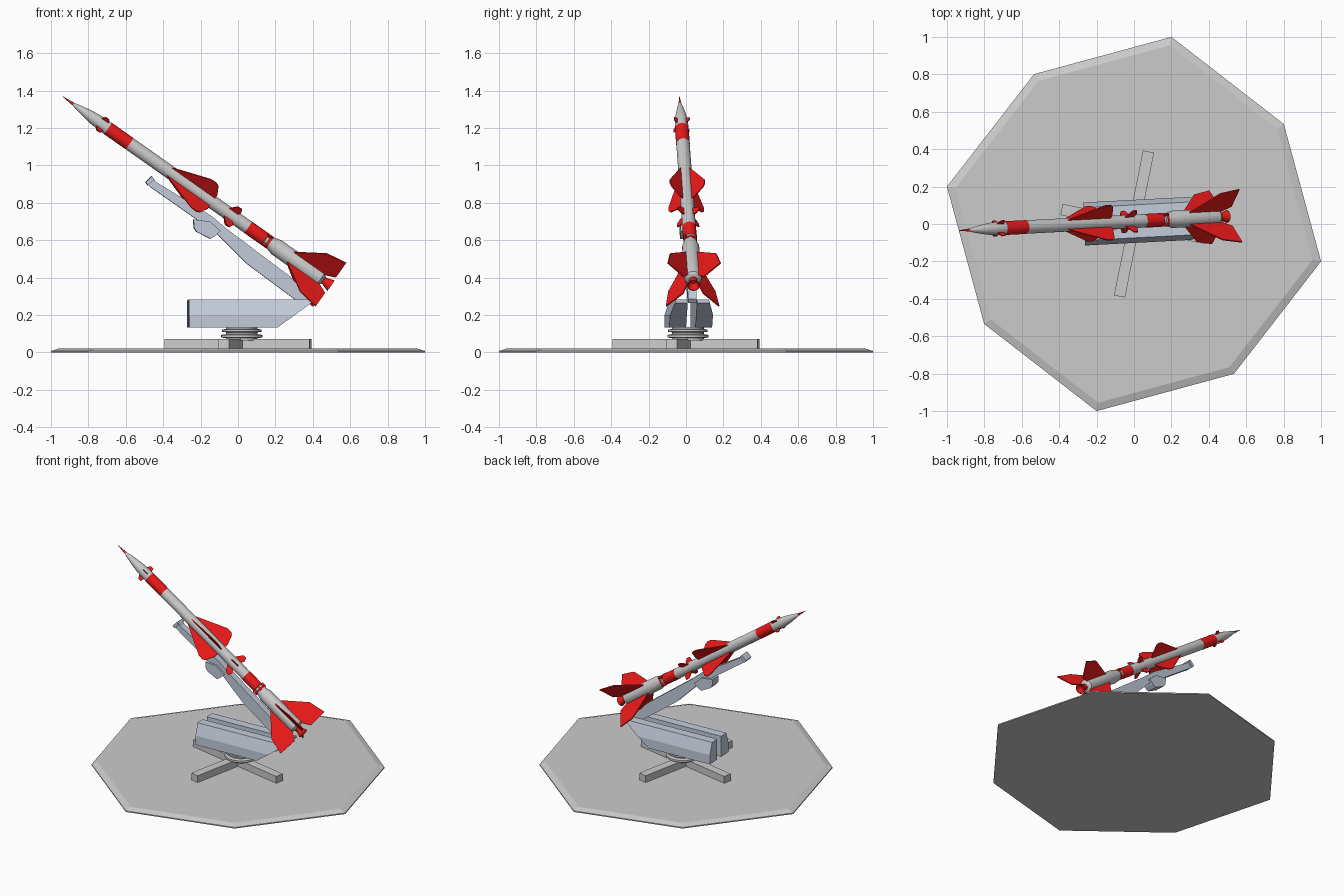
import bpy, bmesh, math
from mathutils import Matrix, Vector

if "Cube" in bpy.data.objects:
    bpy.data.objects.remove(bpy.data.objects["Cube"])


def material(name, rgb):
    m = bpy.data.materials.new(name)
    m.diffuse_color = (*rgb, 1)
    m.use_nodes = True
    m.node_tree.nodes["Principled BSDF"].inputs["Base Color"].default_value = m.diffuse_color
    return m


RED = material("red_paint", (0.85, 0.01, 0.01))
STEEL = material("blue_grey_paint", (0.55, 0.61, 0.71))

# Launcher frame (yawed) and missile frame (x runs from nose tip to tail)
YAW = Matrix.Rotation(math.radians(3), 4, 'Z')
LAUNCH = Matrix.Translation((0, 0.014, 0)) @ YAW
MISSILE = (Matrix.Translation((-0.938, -0.035, 1.369)) @ YAW
           @ Matrix.Rotation(math.radians(35.15), 4, 'Y'))
TO_X = Matrix.Rotation(math.pi / 2, 4, 'Y')


def finish(name, bm, mat=None, smooth=False):
    bmesh.ops.recalc_face_normals(bm, faces=bm.faces)
    me = bpy.data.meshes.new(name)
    bm.to_mesh(me)
    bm.free()
    ob = bpy.data.objects.new(name, me)
    bpy.context.collection.objects.link(ob)
    if mat:
        me.materials.append(mat)
    if smooth:
        bpy.ops.object.select_all(action='DESELECT')
        ob.select_set(True)
        bpy.context.view_layer.objects.active = ob
        bpy.ops.object.shade_smooth_by_angle(angle=math.radians(30))
    return ob


def add_prism(bm, pts, offset):
    """Extrude a closed 3D outline by offset."""
    f = bm.faces.new([bm.verts.new(p) for p in pts])
    r = bmesh.ops.extrude_face_region(bm, geom=[f])
    new = [v for v in r['geom'] if isinstance(v, bmesh.types.BMVert)]
    bmesh.ops.translate(bm, verts=new, vec=Vector(offset))


def plate(name, outline, width, frames, mat):
    """Plates with an x-z outline, centred on y, one per frame."""
    bm = bmesh.new()
    for fr in frames:
        start = len(bm.verts)
        add_prism(bm, [(x, -width / 2, z) for x, z in outline], (0, width, 0))
        bm.verts.ensure_lookup_table()
        bmesh.ops.transform(bm, matrix=fr, verts=bm.verts[start:])
    return finish(name, bm, mat)


def lathe(name, profile, frame, mat=None, sides=28):
    """Revolve (height, radius) points around z."""
    bm = bmesh.new()
    rings = []
    for h, r in profile:
        rings.append([bm.verts.new((r * math.cos(2 * math.pi * i / sides),
                                    r * math.sin(2 * math.pi * i / sides), h))
                      for i in range(sides)])
    for a, b in zip(rings, rings[1:]):
        for i in range(sides):
            j = (i + 1) % sides
            bm.faces.new((a[i], a[j], b[j], b[i]))
    bm.faces.new(rings[0])
    bm.faces.new(rings[-1])
    bm.transform(frame)
    return finish(name, bm, mat, True)


# Octagonal ground pad with bevelled rim
bm = bmesh.new()
rings = []
for z, k in ((0, 1), (0.008, 1), (0.022, 0.955)):
    ring = []
    for i in range(8):
        a = math.radians(-11.3 + 45 * i)
        r = (1.02 if i % 2 == 0 else 0.963) * k
        ring.append(bm.verts.new((r * math.cos(a), r * math.sin(a), z)))
    rings.append(ring)
for a, b in zip(rings, rings[1:]):
    for i in range(8):
        j = (i + 1) % 8
        bm.faces.new((a[i], a[j], b[j], b[i]))
bm.faces.new(rings[0])
bm.faces.new(rings[2])
finish("ground_pad", bm)

# Crossed support beams
bm = bmesh.new()
L, W = 0.395, 0.03
plus = [(L, -W), (L, W), (W, W), (W, L), (-W, L), (-W, W),
        (-L, W), (-L, -W), (-W, -W), (-W, -L), (W, -L), (W, -W)]
add_prism(bm, [(x, y, 0.018) for x, y in plus], (0, 0, 0.054))
bm.transform(Matrix.Rotation(math.radians(-11.3), 4, 'Z'))
finish("cross_beams", bm)

# Stepped turntable
lathe("turntable", [(0.065, 0.085), (0.077, 0.085), (0.08, 0.11), (0.094, 0.11),
                    (0.098, 0.085), (0.108, 0.085), (0.111, 0.105),
                    (0.122, 0.105), (0.126, 0.085), (0.135, 0.085)],
      Matrix.Translation((0.02, 0.01, 0)))

# Twin housing blocks, mirrored about the launcher centre line
bm = bmesh.new()
section = [(0.025, 0.133), (0.115, 0.133), (0.115, 0.2), (0.088, 0.282), (0.025, 0.282)]
for s in (1, -1):
    add_prism(bm, [(-0.267, s * y, z) for y, z in section], (0.655, 0, 0))
cut = bmesh.ops.bisect_plane(bm, geom=bm.verts[:] + bm.edges[:] + bm.faces[:],
                             plane_co=(0.205, 0, 0.133),
                             plane_no=(0.13, 0, -0.18), clear_outer=True)
rim = [e for e in cut['geom_cut'] if isinstance(e, bmesh.types.BMEdge)]
bmesh.ops.holes_fill(bm, edges=rim)
bm.transform(LAUNCH)
finish("launcher_housing", bm, STEEL)

# Launch arm with hooked end, and the fairing under it
arm = [(-0.495, 0.91), (-0.462, 0.943), (-0.44, 0.912), (-0.147, 0.733),
       (-0.06, 0.66), (0.1, 0.54), (0.28, 0.405), (0.39, 0.285), (0.375, 0.265),
       (0.305, 0.283), (0.05, 0.472), (-0.115, 0.637), (-0.206, 0.70), (-0.47, 0.885)]
plate("launch_arm", arm, 0.046, [LAUNCH], STEEL)
plate("hook_crossbar", [(-0.495, 0.91), (-0.462, 0.943), (-0.45, 0.925), (-0.483, 0.893)],
      0.07, [LAUNCH], STEEL)
plate("arm_fairing", [(-0.24, 0.712), (-0.236, 0.665), (-0.222, 0.645), (-0.15, 0.608),
                      (-0.125, 0.622), (-0.095, 0.65), (-0.15, 0.70)],
      0.075, [LAUNCH], STEEL)

# Missile body: nose, body tube, waist and booster
AXIS = MISSILE @ TO_X
lathe("missile_body", [(0.07, 0.008), (0.11, 0.017), (0.16, 0.026), (0.21, 0.033),
                       (0.26, 0.036), (1.325, 0.036), (1.328, 0.029), (1.342, 0.029),
                       (1.345, 0.036), (1.365, 0.036), (1.40, 0.046), (1.69, 0.046),
                       (1.70, 0.036), (1.705, 0.025)], AXIS)
lathe("nose_probe", [(0, 0.001), (0.04, 0.005), (0.072, 0.0085)], AXIS, RED, 12)
lathe("front_band", [(0.297, 0.0368), (0.438, 0.0368)], AXIS, RED)
lathe("rear_band", [(1.215, 0.0368), (1.325, 0.0368)], AXIS, RED)
lathe("waist_band", [(1.345, 0.037), (1.357, 0.037)], AXIS, RED)
lathe("nozzle", [(1.70, 0.022), (1.715, 0.02), (1.757, 0.034), (1.757, 0.03),
                 (1.72, 0.014)], AXIS, RED)

# Fins, four of each in an X layout
quarter = [MISSILE @ Matrix.Rotation(math.radians(45 + 90 * k), 4, 'X') for k in range(4)]
fins = {
    "nose_fins": ([(0.235, 0.03), (0.252, 0.058), (0.275, 0.058), (0.282, 0.03)], 0.005),
    "main_wings": ([(0.685, 0.03), (0.90, 0.13), (0.935, 0.132), (0.955, 0.12),
                    (0.98, 0.06), (0.98, 0.03)], 0.006),
    "control_fins": ([(1.07, 0.03), (1.105, 0.08), (1.13, 0.082), (1.14, 0.055),
                      (1.125, 0.03)], 0.006),
    "waist_struts": ([(1.32, 0.026), (1.325, 0.046), (1.355, 0.046), (1.36, 0.03)], 0.01),
    "booster_fins": ([(1.485, 0.04), (1.635, 0.175), (1.748, 0.2), (1.752, 0.075),
                      (1.695, 0.04)], 0.007),
}
for name, (outline, width) in fins.items():
    plate(name, outline, width, quarter, RED)
